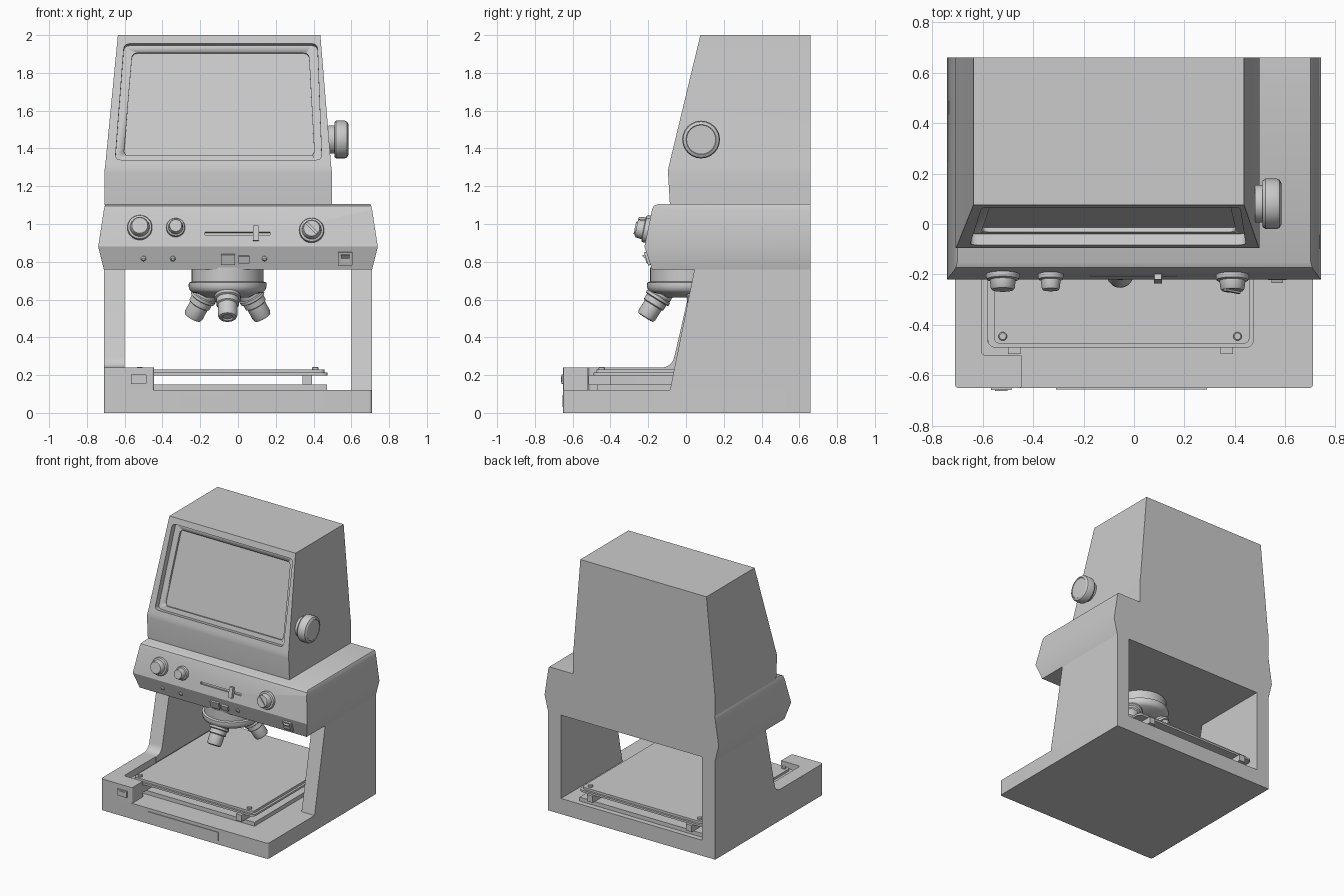
import bpy, bmesh, math
from mathutils import Matrix, Vector

if "Cube" in bpy.data.objects:
    bpy.data.objects.remove(bpy.data.objects["Cube"])


def finish(name, bm, mat=None, angle=30):
    bmesh.ops.recalc_face_normals(bm, faces=bm.faces)
    me = bpy.data.meshes.new(name)
    bm.to_mesh(me)
    bm.free()
    if mat:
        me.transform(mat)
    ob = bpy.data.objects.new(name, me)
    bpy.context.collection.objects.link(ob)
    bpy.ops.object.select_all(action='DESELECT')
    ob.select_set(True)
    bpy.context.view_layer.objects.active = ob
    bpy.ops.object.shade_smooth_by_angle(angle=math.radians(angle))
    return ob


def rounded(pts, r, n=5):
    """Round polygon corners; r is a number or a list per corner."""
    out = []
    for i, p in enumerate(pts):
        p = Vector(p)
        a, b = Vector(pts[i - 1]), Vector(pts[(i + 1) % len(pts)])
        ri = r[i] if isinstance(r, list) else r
        if ri == 0:
            out.append(p)
            continue
        s, e = p + (a - p).normalized() * ri, p + (b - p).normalized() * ri
        for k in range(n + 1):
            t = k / n
            out.append(s * (1 - t) ** 2 + p * 2 * t * (1 - t) + e * t * t)
    return out


def rect(x0, x1, y0, y1):
    return [(x0, y0), (x1, y0), (x1, y1), (x0, y1)]


def loft(name, rings, mat=None):
    bm = bmesh.new()
    vs = [[bm.verts.new(p) for p in ring] for ring in rings]
    n = len(vs[0])
    for a, b in zip(vs, vs[1:]):
        for i in range(n):
            bm.faces.new((a[i], a[(i + 1) % n], b[(i + 1) % n], b[i]))
    bm.faces.new(vs[0][::-1])
    bm.faces.new(vs[-1])
    return finish(name, bm, mat)


def prism(name, pts, z0, z1, mat=None):
    return loft(name, [[(p[0], p[1], z) for p in pts] for z in (z0, z1)], mat)


def box(name, x0, x1, y0, y1, z0, z1, mat=None, r=0):
    return prism(name, rounded(rect(x0, x1, y0, y1), r), z0, z1, mat)


def lathe(name, prof, mat, n=32):
    rings = [[(r * math.cos(2 * math.pi * i / n), r * math.sin(2 * math.pi * i / n), z)
              for i in range(n)] for r, z in prof]
    return loft(name, rings, mat)


def cut(ob, cutter):
    m = ob.modifiers.new('cut', 'BOOLEAN')
    m.operation, m.solver, m.object = 'DIFFERENCE', 'EXACT', cutter
    cutter.hide_render = True
    cutter.hide_set(True)


def slope(y0, z0, y1, z1):
    """Frame on a front face running from (y0,z0) up to (y1,z1); local z points out."""
    v = Vector((0, y1 - y0, z1 - z0)).normalized()
    n = Vector((1, 0, 0)).cross(v)
    m = Matrix(((1, v.x, n.x, 0), (0, v.y, n.y, y0), (0, v.z, n.z, z0), (0, 0, 0, 1)))
    return m


T = Matrix.Translation
SIDE = Matrix(((0, 0, 1, 0), (1, 0, 0, 0), (0, 1, 0, 0), (0, 0, 0, 1)))  # yz profile along x

# Base, raised left rail, side walls
prism('base', rounded(rect(-.71, .71, -.65, .66), [.02, .02, 0, 0]), 0, .12)
prism('left_rail', rounded([(-.71, -.65), (-.445, -.65), (-.445, -.52), (-.605, -.52),
                            (-.605, .1), (-.71, .1)], [.02, .012, 0, .02, 0, 0]), .12, .24)
prism('right_wall', rounded([(-.085, .12), (.66, .12), (.66, .76), (.045, .76)], 0), .60, .71, SIDE)
prism('left_wall', rounded([(-.14, .24), (-.14, .12), (.66, .12), (.66, .76), (.045, .76), (-.075, .24)],
                           [0, 0, 0, 0, 0, .06], 8), -.71, -.60, SIDE)

# Control housing: sections at rising heights
housing = loft('control_housing', [
    [(-w, f, z), (w, f, z), (w, .66, z), (-w, .66, z)] for w, f, z in
    ((.71, -.18, .76), (.74, -.22, .88), (.71, -.18, 1.075), (.706, -.172, 1.095), (.70, -.15, 1.105))])

# Viewing head with two-step recessed screen
head = loft('viewing_head', [
    [(a, f, z), (b, f, z), (b, .66, z), (a, .66, z)] for a, b, f, z in
    ((-.707, .497, -.085, 1.10), (-.707, .497, -.095, 1.27), (-.706, .496, -.094, 1.29),
     (-.703, .493, -.090, 1.31), (-.636, .436, .076, 2.0))])
HEAD = slope(-.09, 1.31, .076, 2.0)
k = 1.028
for nm, q, d in (('screen_frame_cutter', [(-.65, .03), (.443, .03), (.42, .645), (-.603, .645)], .045),
                 ('screen_cutter', [(-.605, .062), (.405, .062), (.375, .607), (-.56, .607)], .062)):
    cut(head, prism(nm, rounded([(x, z * k) for x, z in q], .03), -d, .05, HEAD))

# Focus knob on the head's right side
lathe('focus_knob', [(.075, 0), (.075, .03), (.092, .03), (.1, .04), (.1, .085), (.095, .097), (.08, .105), (.077, .102)],
      T((.48, .08, 1.447)) @ Matrix.Rotation(math.pi / 2, 4, 'Y'), 24)

# Upper panel controls
UP = slope(-.22, .88, -.18, 1.075)
for nm, x, v, r in (('left_dial', -.52, .102, .066), ('small_dial', -.33, .102, .05), ('selector_dial', .39, .087, .066)):
    lathe(nm, [(r, -.01), (r, .012), (r * .95, .02), (r * .78, .024), (r * .72, .055), (r * .64, .062)],
          UP @ T((x, v, 0)))
box('selector_pointer', -.04, .04, -.007, .007, .05, .07, UP @ T((.39, .087, 0)) @ Matrix.Rotation(-.8, 4, 'Z'))
cut(housing, box('slider_slot_cutter', -.175, .17, .062, .078, -.02, .02, UP))
box('slider_handle', .08, .11, .03, .11, -.015, .022, UP, .004)

# Lower panel buttons, lamps and power switch
LOW = slope(-.18, .76, -.22, .88)
box('wide_button', -.09, -.015, .028, .085, -.01, .012, LOW, .004)
box('narrow_button', .003, .06, .036, .077, -.01, .014, LOW, .004)
box('power_switch_frame', .53, .605, .025, .098, -.01, .012, LOW, .004)
prism('power_switch_rocker', [(.04, .01), (.086, .01), (.086, .028), (.063, .016), (.04, .018)], .545, .59,
      LOW @ SIDE)
for i, x in enumerate((-.50, -.345, .14)):
    lathe('lamp_%d' % i, [(.014, -.01), (.014, .004), (.008, .01)], LOW @ T((x, .06, 0)), 16)

# Rotating nosepiece with three objectives
NOSE = Vector((-.055, 0, 0))
lathe('nosepiece', [(.19, .77), (.19, .695), (.205, .69), (.207, .67), (.2, .65), (.185, .637), (.15, .63), (.11, .61)],
      T(NOSE), 48)
for i in range(3):
    m = T(NOSE) @ Matrix.Rotation(i * 2 * math.pi / 3, 4, 'Z') @ T((0, -.105, .68)) \
        @ Matrix.Rotation(math.pi - math.radians(32), 4, 'X')
    lathe('objective_%d' % i, [(.065, 0), (.065, .07), (.07, .075), (.07, .09), (.06, .095), (.06, .125), (.052, .13),
                               (.052, .19), (.046, .205), (.03, .208), (.025, .2)], m, 24)

# Specimen stage: lower plate, blocks, two upper plates, screws
box('stage_base_plate', -.58, .47, -.47, .62, .12, .15)
for i, x in enumerate((-.475, .367)):
    for j, (a, b) in enumerate(((-.515, -.40), (.53, .645))):
        box('stage_block_%d%d' % (i, j), x - .025, x + .025, a, b, .15, .2)
box('stage_lower_plate', -.58, .475, -.49, .625, .198, .213, None, .035)
box('stage_top_plate', -.555, .458, -.475, .61, .213, .23, None, .03)
for i, x in enumerate((-.52, .41)):
    for j, y in enumerate((-.445, .575)):
        lathe('stage_screw_%d%d' % (i, j), [(.017, .22), (.017, .24), (.013, .243)], T((x, y, 0)), 16)

# Front lamp switch and drawer panel
FRONT = slope(-.65, 0, -.65, 1)
box('lamp_switch_frame', -.567, -.485, .153, .203, -.01, .008, FRONT, .004)
box('lamp_switch_rocker', -.55, -.502, .163, .193, 0, .012, FRONT)
box('drawer_panel', -.31, .29, .03, .095, -.01, .005, FRONT)
